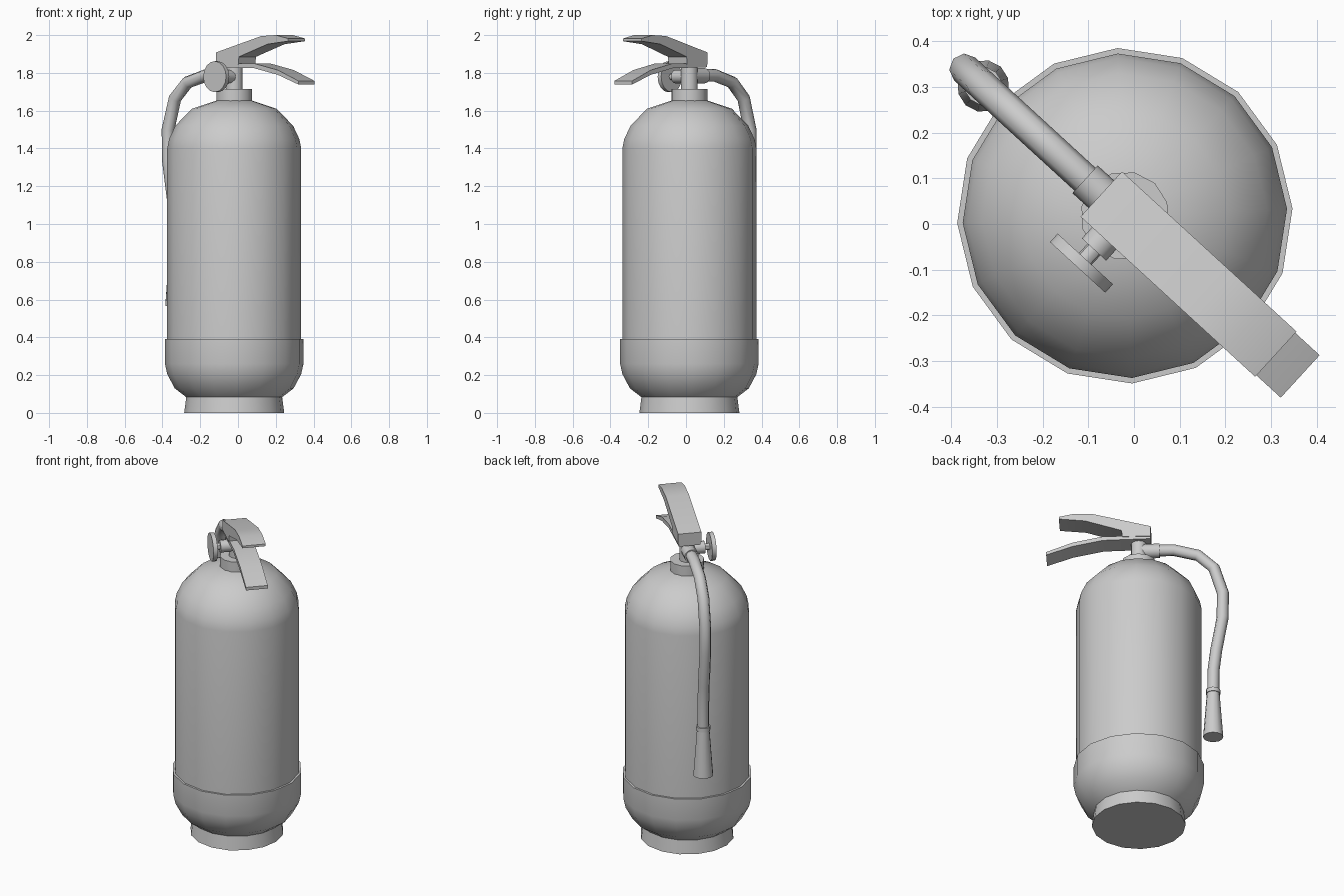
import bpy, bmesh, math
from mathutils import Matrix, Vector

if "Cube" in bpy.data.objects:
    bpy.data.objects.remove(bpy.data.objects["Cube"])

# Local frame: +x follows the levers, hose goes to -x; turned as a whole
WORLD = Matrix.Translation((-0.02, 0.018, 0)) @ Matrix.Rotation(math.radians(-42.5), 4, 'Z')
IDENT = Matrix.Identity(4)


def smooth(ob, angle=36):
    bpy.ops.object.select_all(action='DESELECT')
    ob.select_set(True)
    bpy.context.view_layer.objects.active = ob
    bpy.ops.object.shade_smooth_by_angle(angle=math.radians(angle))


def finish(name, bm, local=IDENT, angle=36):
    bmesh.ops.recalc_face_normals(bm, faces=bm.faces)
    me = bpy.data.meshes.new(name)
    bm.to_mesh(me)
    bm.free()
    ob = bpy.data.objects.new(name, me)
    bpy.context.collection.objects.link(ob)
    ob.matrix_world = WORLD @ local
    smooth(ob, angle)
    return ob


def lathe(name, profile, sides, local=IDENT):
    """Closed turned solid from (radius, height) points."""
    bm = bmesh.new()
    rings = []
    for r, z in profile:
        rings.append([bm.verts.new((r * math.cos(2 * math.pi * i / sides),
                                    r * math.sin(2 * math.pi * i / sides), z))
                      for i in range(sides)])
    for a, b in zip(rings, rings[1:]):
        for i in range(sides):
            j = (i + 1) % sides
            bm.faces.new((a[i], a[j], b[j], b[i]))
    bm.faces.new(rings[0])
    bm.faces.new(rings[-1])
    return finish(name, bm, local)


def plate(name, outline, half):
    """Side outline in x/z extruded across y."""
    bm = bmesh.new()
    face = bm.faces.new([bm.verts.new((x, -half, z)) for x, z in outline])
    res = bmesh.ops.extrude_face_region(bm, geom=[face])
    verts = [g for g in res['geom'] if isinstance(g, bmesh.types.BMVert)]
    bmesh.ops.translate(bm, verts=verts, vec=(0, 2 * half, 0))
    return finish(name, bm)


# Tank, boot and foot ring
lathe("tank", [(0.355, 0.30), (0.355, 1.40), (0.345, 1.45), (0.312, 1.52),
               (0.225, 1.61), (0.09, 1.655)], 16)
lathe("boot", [(0.25, 0.08), (0.315, 0.13), (0.355, 0.205), (0.367, 0.26), (0.367, 0.39)], 16)
lathe("foot_ring", [(0.265, 0.0), (0.254, 0.085)], 16)

# Neck and valve
lathe("neck_collar", [(0.097, 1.63), (0.097, 1.715)], 12)
lathe("valve_stem", [(0.045, 1.70), (0.045, 1.84)], 12)

# Levers
plate("upper_lever", [(-0.07, 1.845), (0.09, 1.845), (0.095, 1.885), (0.14, 1.90), (0.30, 1.952),
                      (0.448, 1.968), (0.448, 1.982), (0.36, 2.0), (0.255, 1.995), (-0.07, 1.908)], 0.067)
plate("lower_lever", [(-0.07, 1.83), (0.20, 1.825), (0.37, 1.79), (0.52, 1.738),
                      (0.52, 1.757), (0.37, 1.815), (0.20, 1.85), (-0.07, 1.85)], 0.063)

# Pressure gauge, pointing to local -y
side = Matrix.Translation((0, 0, 1.78)) @ Matrix.Rotation(math.radians(90), 4, 'X')
lathe("gauge_socket", [(0.036, 0.0), (0.036, 0.10)], 12, side)
lathe("gauge_stem", [(0.019, 0.09), (0.019, 0.135)], 10, side)
lathe("gauge_dial", [(0.082, 0.128), (0.082, 0.153)], 16, side)

# Hose fitting, pointing to local -x
back = Matrix.Translation((0, 0, 1.785)) @ Matrix.Rotation(math.radians(-90), 4, 'Y')
lathe("hose_fitting", [(0.041, 0.0), (0.041, 0.118)], 12, back)

# Hose
path = [(-0.10, 1.787), (-0.20, 1.787), (-0.335, 1.75), (-0.425, 1.665), (-0.475, 1.50),
        (-0.473, 1.34), (-0.437, 1.13), (-0.422, 1.0), (-0.42, 0.85)]
cu = bpy.data.curves.new("hose", 'CURVE')
cu.dimensions = '3D'
cu.bevel_depth = 0.034
cu.bevel_resolution = 2
sp = cu.splines.new('POLY')
sp.points.add(len(path) - 1)
for p, (x, z) in zip(sp.points, path):
    p.co = (x, 0, z, 1)
hose = bpy.data.objects.new("hose", cu)
bpy.context.collection.objects.link(hose)
hose.matrix_world = WORLD
bpy.ops.object.select_all(action='DESELECT')
hose.select_set(True)
bpy.context.view_layer.objects.active = hose
bpy.ops.object.convert(target='MESH')
smooth(bpy.context.view_layer.objects.active, 50)

# Nozzle and its ring
tip = Matrix.Translation((-0.42, 0, 0))
lathe("nozzle", [(0.057, 0.565), (0.036, 0.85)], 12, tip)
lathe("nozzle_ring", [(0.041, 0.845), (0.041, 0.87)], 12, tip)
